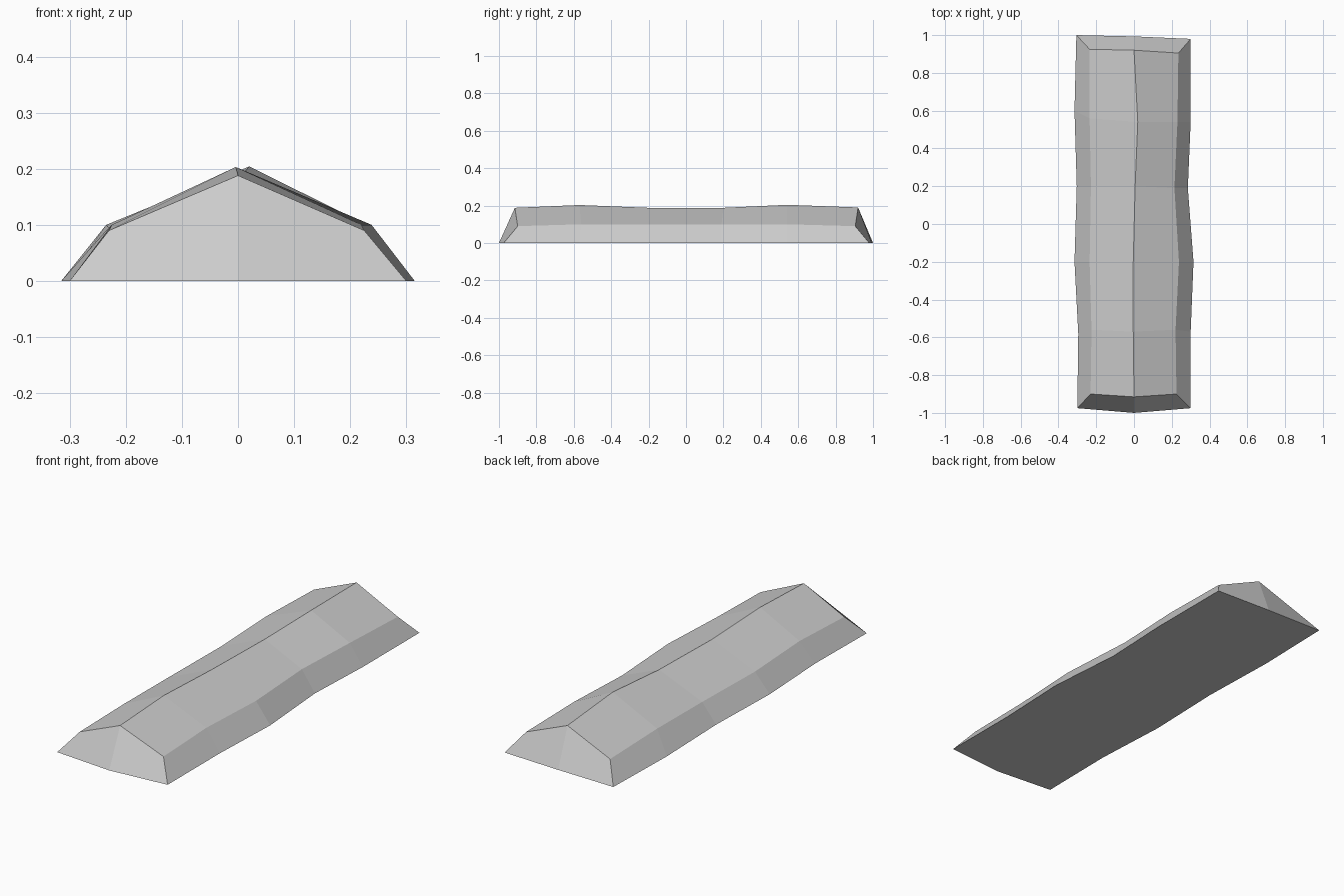
import bpy
import bmesh

cube = bpy.data.objects.get("Cube")
if cube:
    bpy.data.objects.remove(cube, do_unlink=True)

stone = bpy.data.materials.new("light grey stone")
stone.use_nodes = True
colour = (0.6, 0.6, 0.6, 1)
stone.diffuse_color = colour
stone.node_tree.nodes["Principled BSDF"].inputs["Base Color"].default_value = colour

# Stations from front to back: (x, y, z) of left base, left shoulder, ridge,
# right shoulder, right base, seen along +y
stations = [
    [(-.30, -.975, 0), (-.23, -.90, .09), (0, -.915, .188), (.225, -.90, .09), (.30, -.975, 0)],
    [(-.295, -.58, 0), (-.225, -.56, .10), (-.004, -.57, .203), (.22, -.56, .10), (.30, -.57, 0)],
    [(-.315, -.20, 0), (-.235, -.20, .09), (-.004, -.20, .188), (.238, -.20, .10), (.315, -.20, 0)],
    [(-.303, .20, 0), (-.228, .20, .092), (.006, .20, .188), (.214, .19, .10), (.285, .19, 0)],
    [(-.315, .60, 0), (-.235, .56, .10), (.02, .54, .204), (.23, .54, .10), (.30, .54, 0)],
    [(-.305, 1.0, 0), (-.235, .925, .09), (0, .92, .19), (.235, .905, .09), (.30, .98, 0)],
]

bm = bmesh.new()
rings = [[bm.verts.new(p) for p in ring] for ring in stations]

# Sloping sides
for near, far in zip(rings, rings[1:]):
    for i in range(4):
        bm.faces.new((near[i], near[i + 1], far[i + 1], far[i]))

# Bevelled ends, each split along the middle
feet = [bm.verts.new((0, -1, 0)), bm.verts.new((0, .993, 0))]
for ring, foot in zip((rings[0], rings[-1]), feet):
    bm.faces.new((ring[0], ring[1], ring[2], foot))
    bm.faces.new((foot, ring[2], ring[3], ring[4]))

# Flat underside
bm.faces.new([feet[0]] + [r[4] for r in rings] + [feet[1]] + [r[0] for r in reversed(rings)])
bmesh.ops.recalc_face_normals(bm, faces=bm.faces)

mesh = bpy.data.meshes.new("ridged_slab")
bm.to_mesh(mesh)
bm.free()
mesh.materials.append(stone)
slab = bpy.data.objects.new("ridged_slab", mesh)
bpy.context.collection.objects.link(slab)
